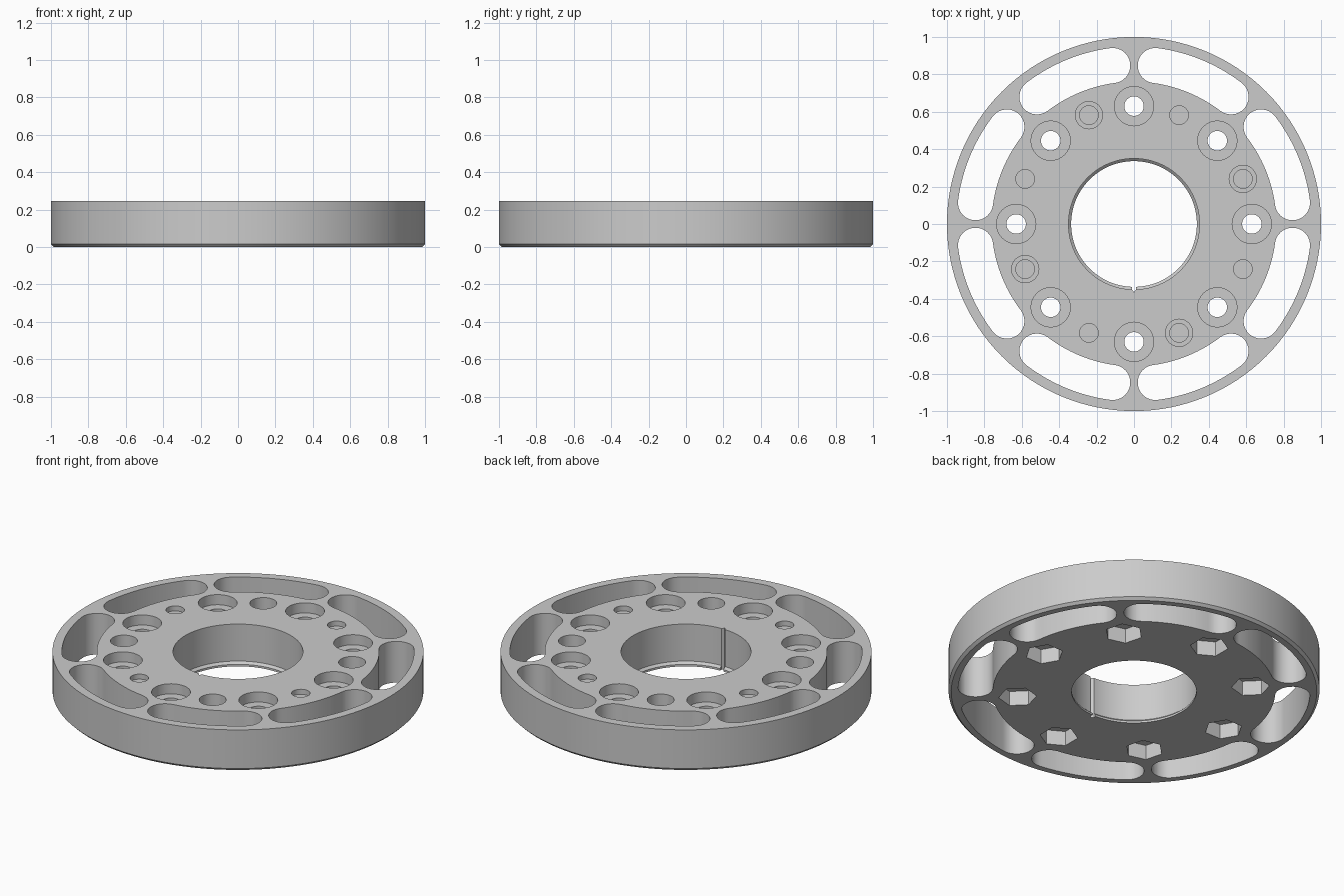
import bpy, bmesh
from math import cos, sin, pi, radians

cube = bpy.data.objects.get("Cube")
if cube:
    bpy.data.objects.remove(cube, do_unlink=True)

TOP = 0.245
OVER = 0.1           # how far cutters overshoot the faces
BOLT_RADIUS = 0.63

grey = bpy.data.materials.new("plain_grey")
grey.use_nodes = True
grey.diffuse_color = (0.6, 0.6, 0.6, 1)
grey.node_tree.nodes["Principled BSDF"].inputs["Base Color"].default_value = (0.6, 0.6, 0.6, 1)


def lathe(bm, profile, centre=(0, 0), steps=32, closed=False, turn=0.0):
    """Revolve (radius, z) points; cap both ends, or join them into a ring."""
    rings = []
    for r, z in profile:
        rings.append([bm.verts.new((centre[0] + r * cos(turn + 2 * pi * i / steps),
                                    centre[1] + r * sin(turn + 2 * pi * i / steps), z))
                      for i in range(steps)])
    pairs = list(zip(rings, rings[1:]))
    if closed:
        pairs.append((rings[-1], rings[0]))
    else:
        bm.faces.new(rings[0][::-1])
        bm.faces.new(rings[-1])
    for low, high in pairs:
        for i in range(steps):
            j = (i + 1) % steps
            bm.faces.new((low[i], low[j], high[j], high[i]))


def prism(bm, outline, z0, z1):
    """Extrude a flat outline between two heights."""
    low = [bm.verts.new((x, y, z0)) for x, y in outline]
    high = [bm.verts.new((x, y, z1)) for x, y in outline]
    bm.faces.new(low[::-1])
    bm.faces.new(high)
    for i in range(len(outline)):
        j = (i + 1) % len(outline)
        bm.faces.new((low[i], low[j], high[j], high[i]))


def polar(r, a):
    return r * cos(a), r * sin(a)


def slot_outline(middle, mean=0.855, half=0.094, bridge=0.04, steps=14):
    """Curved slot with round ends."""
    sweep = pi / 8 - (bridge / 2 + half) / mean
    a0, a1 = middle - sweep, middle + sweep
    points = [polar(mean + half, a0 + (a1 - a0) * i / steps) for i in range(steps + 1)]
    for end, start in ((a1, a1), (a0, a0 + pi)):
        cx, cy = polar(mean, end)
        if end == a0:
            points += [polar(mean - half, a1 + (a0 - a1) * i / steps) for i in range(steps + 1)]
        for i in range(1, steps):
            dx, dy = polar(half, start + pi * i / steps)
            points.append((cx + dx, cy + dy))
    return points


def make_object(name, bm):
    bmesh.ops.recalc_face_normals(bm, faces=bm.faces)
    mesh = bpy.data.meshes.new(name)
    bm.to_mesh(mesh)
    bm.free()
    mesh.materials.append(grey)
    obj = bpy.data.objects.new(name, mesh)
    bpy.context.collection.objects.link(obj)
    return obj


# Disc with a chamfered lower rim and a lipped centre bore
bm = bmesh.new()
lathe(bm, [(0.985, 0), (1, 0.015), (1, TOP), (0.35, TOP), (0.35, 0.025), (0.336, 0.012), (0.336, 0)],
      steps=128, closed=True)
disc = make_object("wheel_disc", bm)

# Rim slots, bolt holes with counterbores, pin holes and shallow dimples
bm = bmesh.new()
for k in range(8):
    prism(bm, slot_outline(k * pi / 4 + pi / 8), -OVER, TOP + OVER)
    lathe(bm, [(0.052, -OVER), (0.052, TOP - 0.06), (0.105, TOP - 0.06), (0.105, TOP + OVER)],
          polar(BOLT_RADIUS, k * pi / 4))
    spot = polar(BOLT_RADIUS, k * pi / 4 + pi / 8)
    if k % 2 == 0:
        lathe(bm, [(0.05, 0.05), (0.05, 0.09), (0.073, 0.09), (0.073, TOP + OVER)], spot)
    else:
        lathe(bm, [(0.05, TOP - 0.03), (0.05, TOP + OVER)], spot)
hole_cutter = make_object("hole_cutter", bm)

# Hexagonal nut pockets underneath and a fine key groove in the bore
bm = bmesh.new()
for k in range(8):
    a = k * pi / 4
    lathe(bm, [(0.103, -OVER), (0.103, 0.087)], polar(BOLT_RADIUS, a), steps=6, turn=a)
prism(bm, [(-0.012, -0.3), (-0.012, -0.35), (0, -0.364), (0.012, -0.35), (0.012, -0.3)],
      -OVER, TOP + OVER)
pocket_cutter = make_object("pocket_cutter", bm)

# Cut everything, then tidy away the cutters
bpy.context.view_layer.objects.active = disc
for cutter in (hole_cutter, pocket_cutter):
    cutter.hide_render = True
    mod = disc.modifiers.new(cutter.name, "BOOLEAN")
    mod.operation = "DIFFERENCE"
    mod.solver = "EXACT"
    mod.object = cutter
    bpy.ops.object.modifier_apply(modifier=mod.name)
    bpy.data.objects.remove(cutter, do_unlink=True)

bpy.ops.object.select_all(action="DESELECT")
disc.select_set(True)
bpy.ops.object.shade_smooth_by_angle(angle=radians(30))
